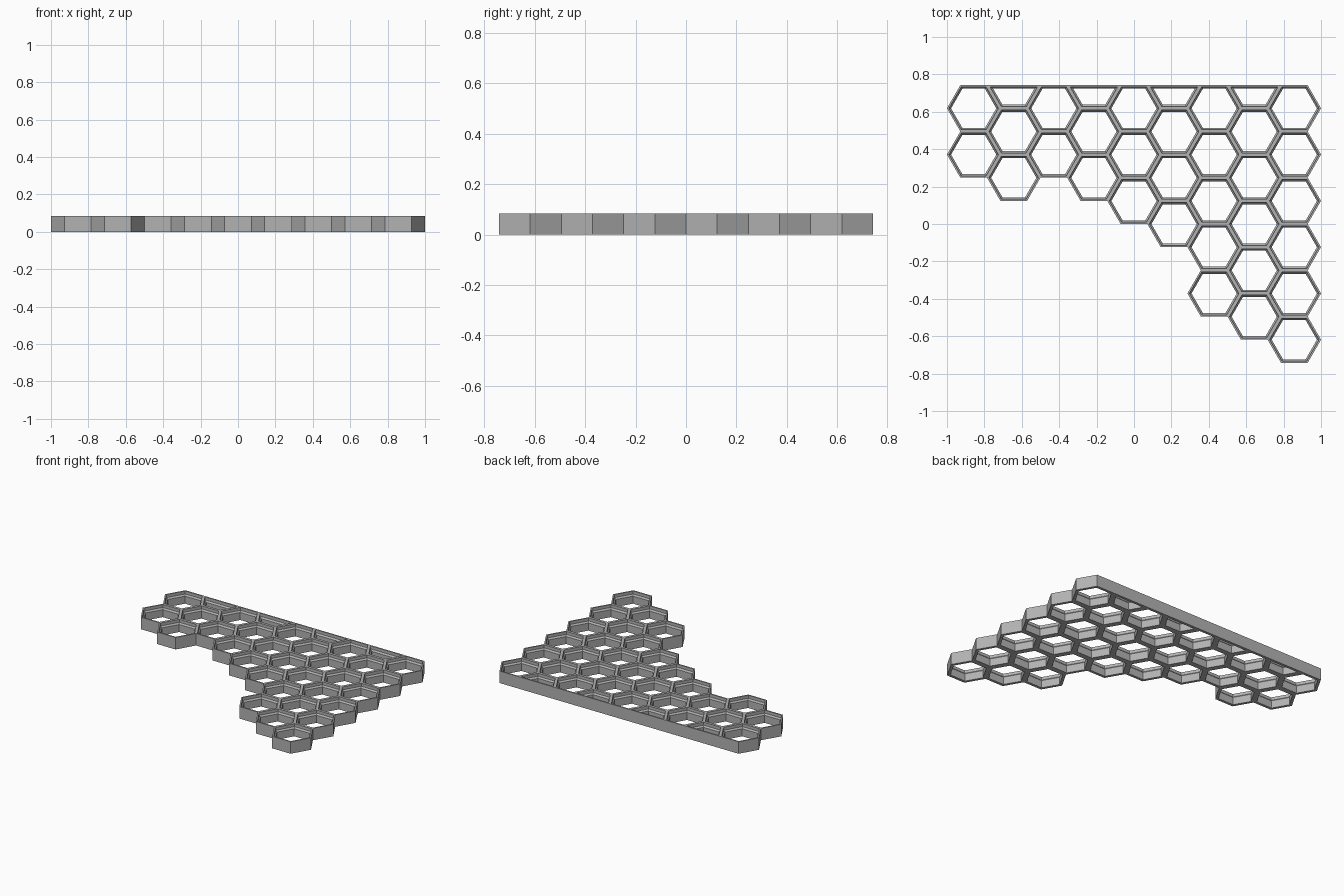
import bpy, bmesh, math
from mathutils import Vector

if "Cube" in bpy.data.objects:
    bpy.data.objects.remove(bpy.data.objects["Cube"])

R = 1 / 7                       # hexagon corner radius
A = R * math.sqrt(3) / 2        # hexagon half height
TOP = 6 * A                     # straight back edge
H = 0.084                       # panel height
COUNTS = [2, 2, 2, 2, 3, 3, 5, 5, 6]   # full cells in each column
# (wall thickness, height) up the inside of each cell: narrow below, wider above
PROFILE = [(0.019, 0.0), (0.019, 0.053), (0.0095, 0.063), (0.0095, H)]


def inset(poly, d):
    """Offset a convex counter-clockwise outline inward by d."""
    out = []
    for i, p in enumerate(poly):
        e1 = (p - poly[i - 1]).normalized()
        e2 = (poly[(i + 1) % len(poly)] - p).normalized()
        n1, n2 = Vector((-e1.y, e1.x)), Vector((-e2.y, e2.x))
        out.append(p + (n1 + n2) * d / (1 + n1.dot(n2)))
    return out


# Cell outlines: full hexagons, plus half hexagons along the back edge
cells = []
for c, count in enumerate(COUNTS):
    cx = (c - 4) * 1.5 * R
    first = TOP - A * (1 + c % 2)
    hexagon = [Vector((R * math.cos(k * math.pi / 3), R * math.sin(k * math.pi / 3)))
               for k in range(6)]
    for r in range(count):
        cells.append([p + Vector((cx, first - 2 * A * r)) for p in hexagon])
    if c % 2:
        cells.append([hexagon[k] + Vector((cx, TOP)) for k in (3, 4, 5, 0)])


def edge_key(p, q):
    m = (p + q) / 2
    return round(m.x * 500), round(m.y * 500)


# Edges used by one cell only lie on the outside of the panel
uses = {}
for poly in cells:
    for i, p in enumerate(poly):
        k = edge_key(poly[i - 1], p)
        uses[k] = uses.get(k, 0) + 1

bm = bmesh.new()


def quad(a, za, b, zb, i):
    """Face between side i of outline a at za and of outline b at zb."""
    pts = [(a[i - 1], za), (a[i], za), (b[i], zb), (b[i - 1], zb)]
    bm.faces.new([bm.verts.new((p.x, p.y, z)) for p, z in pts])


for poly in cells:
    rings = [(inset(poly, d), z) for d, z in PROFILE]
    for i in range(len(poly)):
        quad(rings[0][0], 0, poly, 0, i)                     # underside
        for (a, za), (b, zb) in zip(rings, rings[1:]):       # inside of cell
            quad(b, zb, a, za, i)
        quad(poly, H, rings[-1][0], H, i)                    # top rim
        if uses[edge_key(poly[i - 1], poly[i])] == 1:        # outer wall
            quad(poly, 0, poly, H, i)
bmesh.ops.remove_doubles(bm, verts=bm.verts, dist=0.0005)

mesh = bpy.data.meshes.new("honeycomb_panel")
bm.to_mesh(mesh)
bm.free()
panel = bpy.data.objects.new("honeycomb_panel", mesh)
bpy.context.collection.objects.link(panel)

grey = bpy.data.materials.new("mid grey")
grey.diffuse_color = (0.45, 0.45, 0.45, 1)
grey.use_nodes = True
grey.node_tree.nodes["Principled BSDF"].inputs["Base Color"].default_value = grey.diffuse_color
mesh.materials.append(grey)
